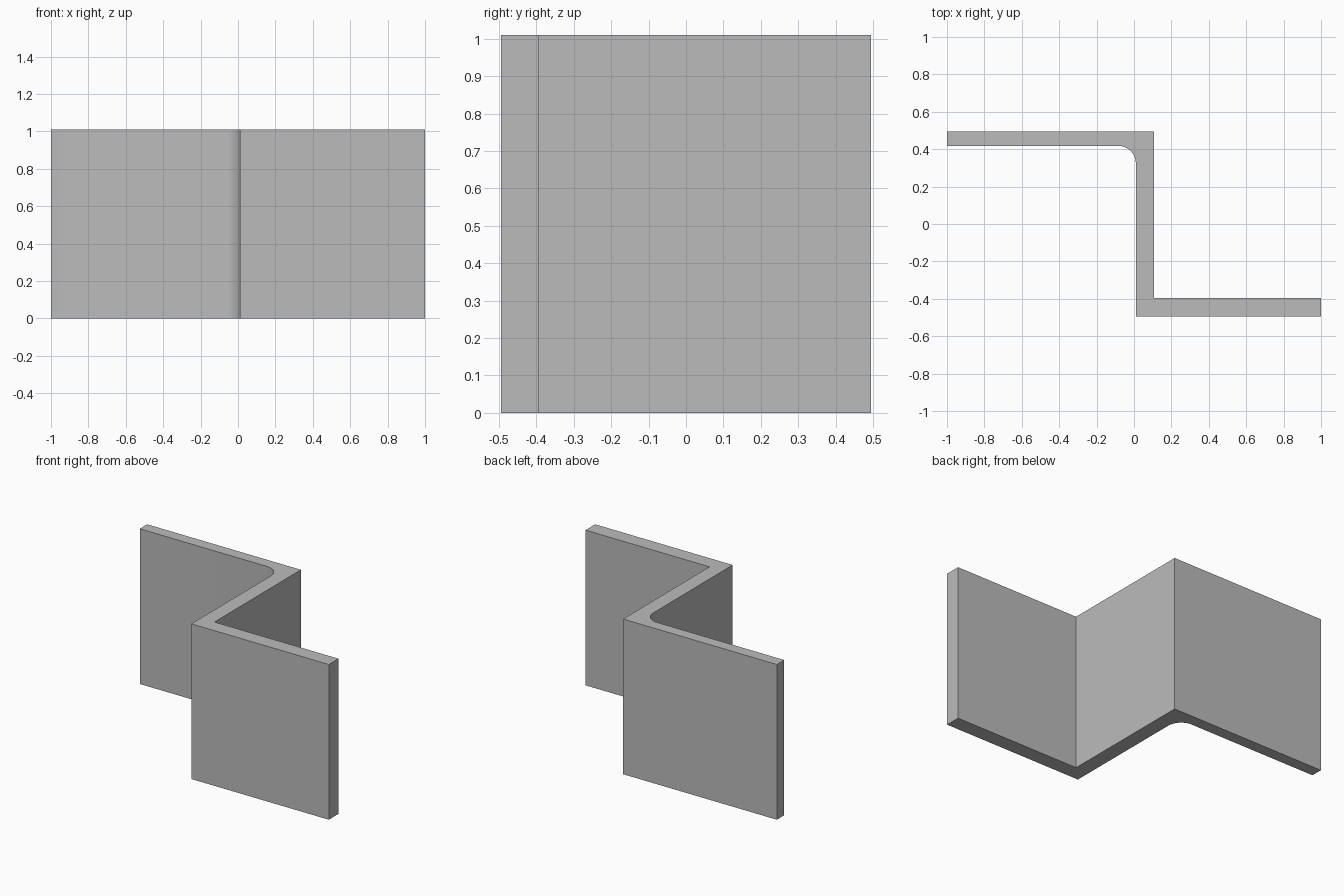
import bpy
import bmesh
import math

cube = bpy.data.objects.get("Cube")
if cube:
    bpy.data.objects.remove(cube, do_unlink=True)

HEIGHT = 1.01
DEPTH = 0.494               # half of the overall depth
WEB_L, WEB_R = 0.01, 0.107  # sides of the middle web
BACK_IN, FRONT_IN = 0.418, -0.395
RADIUS, STEPS = 0.095, 12

# Plain grey material
grey = bpy.data.materials.new("mid grey")
grey.use_nodes = True
colour = (0.5, 0.5, 0.5, 1)
grey.diffuse_color = colour
grey.node_tree.nodes["Principled BSDF"].inputs["Base Color"].default_value = colour

# Z-shaped outline, counter-clockwise, with one rounded inner corner
cx, cy = WEB_L - RADIUS, BACK_IN - RADIUS
fillet = [(cx + RADIUS * math.cos(a), cy + RADIUS * math.sin(a))
          for a in (math.pi / 2 * (1 - i / STEPS) for i in range(STEPS + 1))]
outline = [(WEB_L, -DEPTH), (1, -DEPTH), (1, FRONT_IN), (WEB_R, FRONT_IN),
           (WEB_R, DEPTH), (-1, DEPTH), (-1, BACK_IN)] + fillet

# Extrude the outline upwards
bm = bmesh.new()
base = bm.faces.new([bm.verts.new((x, y, 0)) for x, y in outline])
top = bmesh.ops.extrude_face_region(bm, geom=[base], use_keep_orig=True)
bmesh.ops.translate(bm, vec=(0, 0, HEIGHT),
                    verts=[v for v in top["geom"] if isinstance(v, bmesh.types.BMVert)])
bmesh.ops.recalc_face_normals(bm, faces=bm.faces)
mesh = bpy.data.meshes.new("z_profile_panel")
bm.to_mesh(mesh)
bm.free()
mesh.materials.append(grey)

panel = bpy.data.objects.new("z_profile_panel", mesh)
bpy.context.collection.objects.link(panel)

# Smooth the fillet, keep the corners sharp
bpy.ops.object.select_all(action="DESELECT")
panel.select_set(True)
bpy.context.view_layer.objects.active = panel
bpy.ops.object.shade_smooth_by_angle(angle=math.radians(30))
